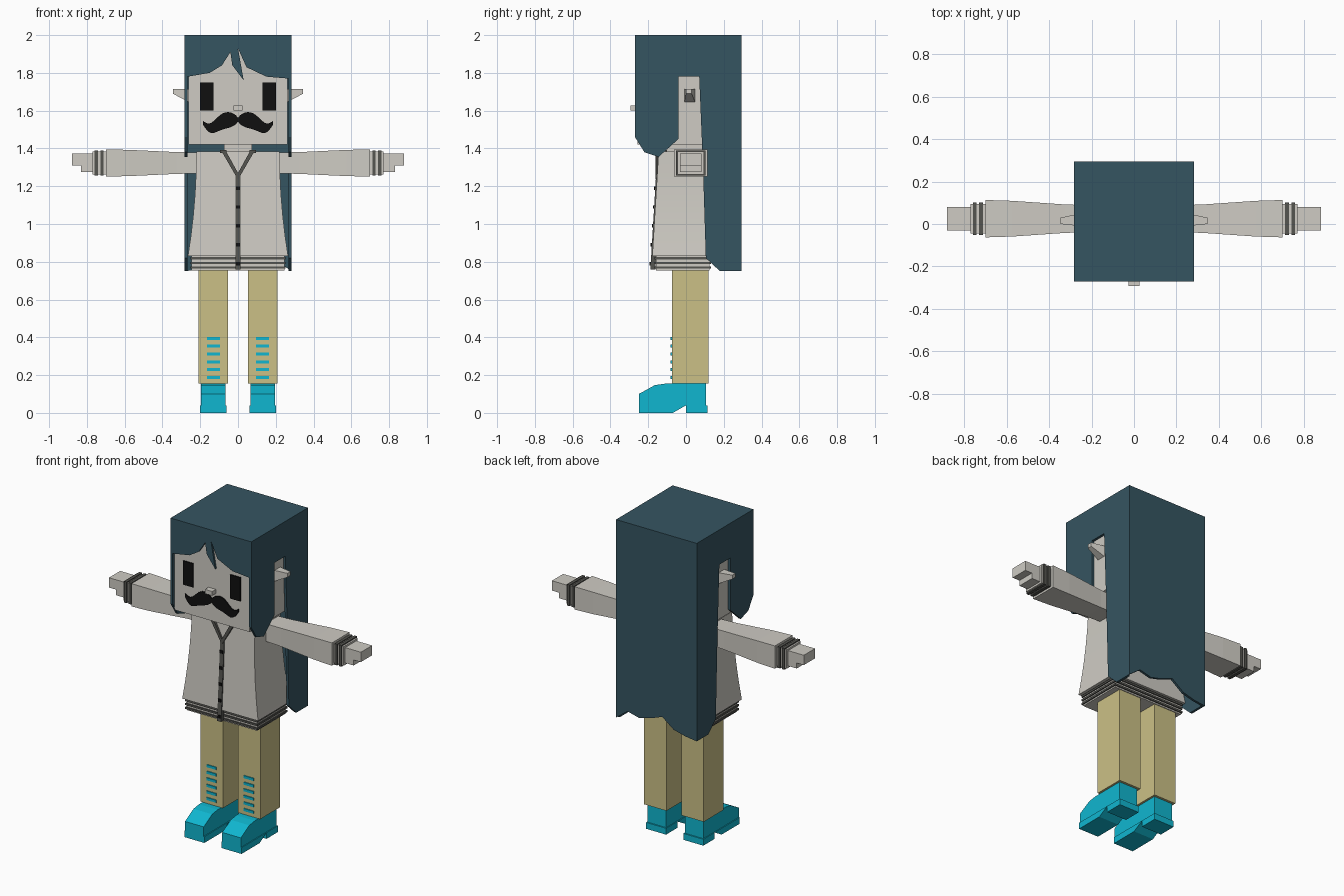
import bpy
import bmesh
from math import cos, sin, pi
from mathutils import Matrix, Vector

if "Cube" in bpy.data.objects:
    bpy.data.objects.remove(bpy.data.objects["Cube"])


def material(name, red, green, blue):
    mat = bpy.data.materials.new(name)
    mat.use_nodes = True
    mat.diffuse_color = (red, green, blue, 1)
    shader = mat.node_tree.nodes["Principled BSDF"]
    shader.inputs["Base Color"].default_value = mat.diffuse_color
    return mat


PALE = material("pale_grey", .62, .6, .55)
TEAL = material("dark_teal", .036, .09, .12)
KHAKI = material("khaki", .6, .53, .24)
CYAN = material("bright_cyan", .005, .47, .63)
CHARCOAL = material("charcoal", .09, .09, .08)
BLACK = material("black", .005, .005, .005)


def loft(name, rings, mat):
    """Skin a list of point rings and cap both ends."""
    bm = bmesh.new()
    loops = [[bm.verts.new(point) for point in ring] for ring in rings]
    for lower, upper in zip(loops, loops[1:]):
        for i in range(len(lower)):
            bm.faces.new((lower[i - 1], lower[i], upper[i], upper[i - 1]))
    bm.faces.new(loops[0])
    bm.faces.new(loops[-1])
    bmesh.ops.recalc_face_normals(bm, faces=bm.faces)
    mesh = bpy.data.meshes.new(name)
    bm.to_mesh(mesh)
    bm.free()
    mesh.materials.append(mat)
    part = bpy.data.objects.new(name, mesh)
    bpy.context.collection.objects.link(part)
    return part


def rectangle(a, b):
    return [(a[0], b[0]), (a[1], b[0]), (a[1], b[1]), (a[0], b[1])]


def extrude_x(name, outline, x, mat):
    """Extrude a (y, z) outline across the x range."""
    return loft(name, [[Vector((d, y, z)) for y, z in outline] for d in x], mat)


def extrude_y(name, outline, y, mat):
    """Extrude an (x, z) outline across the y range."""
    return loft(name, [[Vector((x, d, z)) for x, z in outline] for d in y], mat)


def box(name, x, y, z, mat):
    return extrude_x(name, rectangle(y, z), x, mat)


def limb(name, sections, mat):
    """Loft rectangular (x, y range, z range) sections along x."""
    rings = [[Vector((x, y, z)) for y, z in rectangle(ys, zs)] for x, ys, zs in sections]
    return loft(name, rings, mat)


def wide(half):
    return -half, half


def around(centre, half):
    return centre - half, centre + half


def pair(part):
    """Name a part as the left one and add its mirrored right twin."""
    twin = part.copy()
    twin.data = part.data.copy()
    twin.data.transform(Matrix.Scale(-1, 4, Vector((1, 0, 0))))
    twin.data.flip_normals()
    twin.name, part.name = "right_" + part.name, "left_" + part.name
    bpy.context.collection.objects.link(twin)


# Head, neck and face
FACE = -.257
on_face = (FACE - .008, FACE + .001)
box("head", wide(.262), (FACE, .2), (1.42, 1.98), PALE)
box("neck", wide(.075), wide(.1), (1.34, 1.43), PALE)
box("nose", wide(.025), (-.293, FACE), (1.6, 1.627), PALE)
pair(box("eye", (.13, .2), on_face, (1.6, 1.75), BLACK))
pair(limb("ear", [(.25, (-.01, .05), (1.64, 1.715)),
                  (.345, (0, .03), (1.69, 1.715))], PALE))

# Moustache: a wavy centreline with a swelling thickness
upper, lower = [], []
for i in range(-16, 17):
    t = abs(i) / 16
    middle = 1.53 + .022 * cos(5 * t * t)
    swell = .01 + .033 * sin(pi * t ** .7)
    upper.append((i * .0116, middle + swell))
    lower.append((i * .0116, middle - swell))
extrude_y("moustache", upper + lower[::-1], on_face, BLACK)

# Hair: thin shell of top, fringe, jagged back and cut side panels
SIDE, FRONT, BACK, TOP, TIP, THICK = .282, -.27, .295, 2, .75, .015
inner = SIDE - THICK
box("hair_top", wide(inner), (FRONT, BACK - THICK), (TOP - THICK, TOP), TEAL)
fringe = [(-inner, TOP), (-inner, 1.78), (-.15, 1.8), (-.085, 1.84), (-.04, 1.91),
          (-.03, 1.84), (.03, 1.76), (0, 1.93), (.045, 1.83), (.15, 1.78),
          (inner, 1.77), (inner, TOP)]
extrude_y("hair_fringe", fringe, (FRONT, FRONT + THICK), TEAL)
notches = [0, .01, .03, .09, .06, .04, .06, 0]
step = 2 * SIDE / (len(notches) - 1)
jagged = [(-SIDE + i * step, TIP + notch) for i, notch in enumerate(notches)]
extrude_y("hair_back", [(-SIDE, TOP)] + jagged + [(SIDE, TOP)], (BACK - THICK, BACK), TEAL)
seam = BACK - THICK
lock = [(FRONT, TOP), (FRONT, 1.46), (-.22, 1.38), (-.145, 1.355), (-.04, 1.45),
        (-.04, 1.78), (.07, 1.78), (.09, 1.3), (.105, .82), (.18, TIP),
        (seam, TIP), (seam, TOP)]
pair(extrude_x("hair_side", lock, (inner, SIDE), TEAL))

# Shirt flaring towards the hem
WAIST, COLLAR = .83, 1.385


def shirt_front(z):
    return -.145 - .06 * (COLLAR - z)


rings = []
for i in range(6):
    drop = i / 5
    z = COLLAR + (WAIST - COLLAR) * drop
    half = .22 + .045 * drop * drop
    depth = (shirt_front(z), .11 + .03 * drop)
    rings.append([Vector((x, y, z)) for x, y in rectangle(wide(half), depth)])
shirt = loft("shirt", rings, PALE)
bpy.context.view_layer.objects.active = shirt
shirt.select_set(True)
bpy.ops.object.shade_smooth_by_angle()

# Ribbed hem
box("hem", wide(.245), (-.16, .125), (.755, WAIST), PALE)
for i in range(3):
    box("hem_stripe", wide(.252), (-.167, .132), around(.77 + i * .024, .006), CHARCOAL)

# Placket, buttons and neckline trim
placket = [(shirt_front(z) + out, z) for z, out in
           ((.76, -.006), (1.26, -.006), (1.26, .02), (.76, .02))]
extrude_x("placket", placket, wide(.014), CHARCOAL)
for i in range(5):
    z = .79 + i * .1
    box("button", wide(.01), around(shirt_front(z), .012), around(z, .009), BLACK)
collar = [(0, 1.235), (.09, 1.39), (.066, 1.39), (0, 1.27)]
pair(extrude_y("neck_trim", collar, (-.162, -.142), CHARCOAL))
pair(box("collar_tip", (.06, .095), (-.16, -.1), around(COLLAR, .008), CHARCOAL))

# Sleeves widening to the wrist, striped cuffs and stepped hands
ARM_Y, ARM_Z = .025, 1.323
sleeve = []
for i in range(5):
    t = i / 4
    grow = t * t * (3 - 2 * t)
    sleeve.append((.2 + t / 2, around(ARM_Y, .063 + .025 * grow),
                   around(ARM_Z, .055 + .017 * grow)))
pair(limb("sleeve", sleeve, PALE))
pair(box("cuff", (.69, .77), around(ARM_Y, .07), around(ARM_Z, .06), PALE))
for x in (.72, .75):
    pair(box("cuff_stripe", around(x, .009), around(ARM_Y, .077),
             around(ARM_Z, .067), CHARCOAL))
pair(box("palm", (.76, .83), around(ARM_Y, .056), (1.275, 1.372), PALE))
pair(box("fingers", (.83, .88), around(ARM_Y, .056), (1.31, 1.372), PALE))

# Trouser legs with painted bars
LEG_X, ANKLE = .13, .155
pair(box("leg", around(LEG_X, .078), (-.075, .12), (ANKLE, .77), KHAKI))
for i in range(6):
    pair(box("leg_bar", around(LEG_X, .034), around(-.075, .006),
             around(.187 + i * .0415, .008), CYAN))

# Shoes with a wider arched sole
TOE, HEEL, ARCH = -.25, .113, .04
shoe = [(TOE, ARCH), (TOE, .1), (-.165, .147), (-.11, ANKLE), (.105, ANKLE), (.105, ARCH)]
pair(extrude_x("shoe", shoe, around(LEG_X, .065), CYAN))
sole = [(TOE, 0), (TOE, ARCH), (0, ARCH), (-.07, 0)]
pair(extrude_x("sole", sole, around(LEG_X, .07), CYAN))
pair(box("heel", around(LEG_X, .07), (0, HEEL), (0, ARCH), CYAN))
